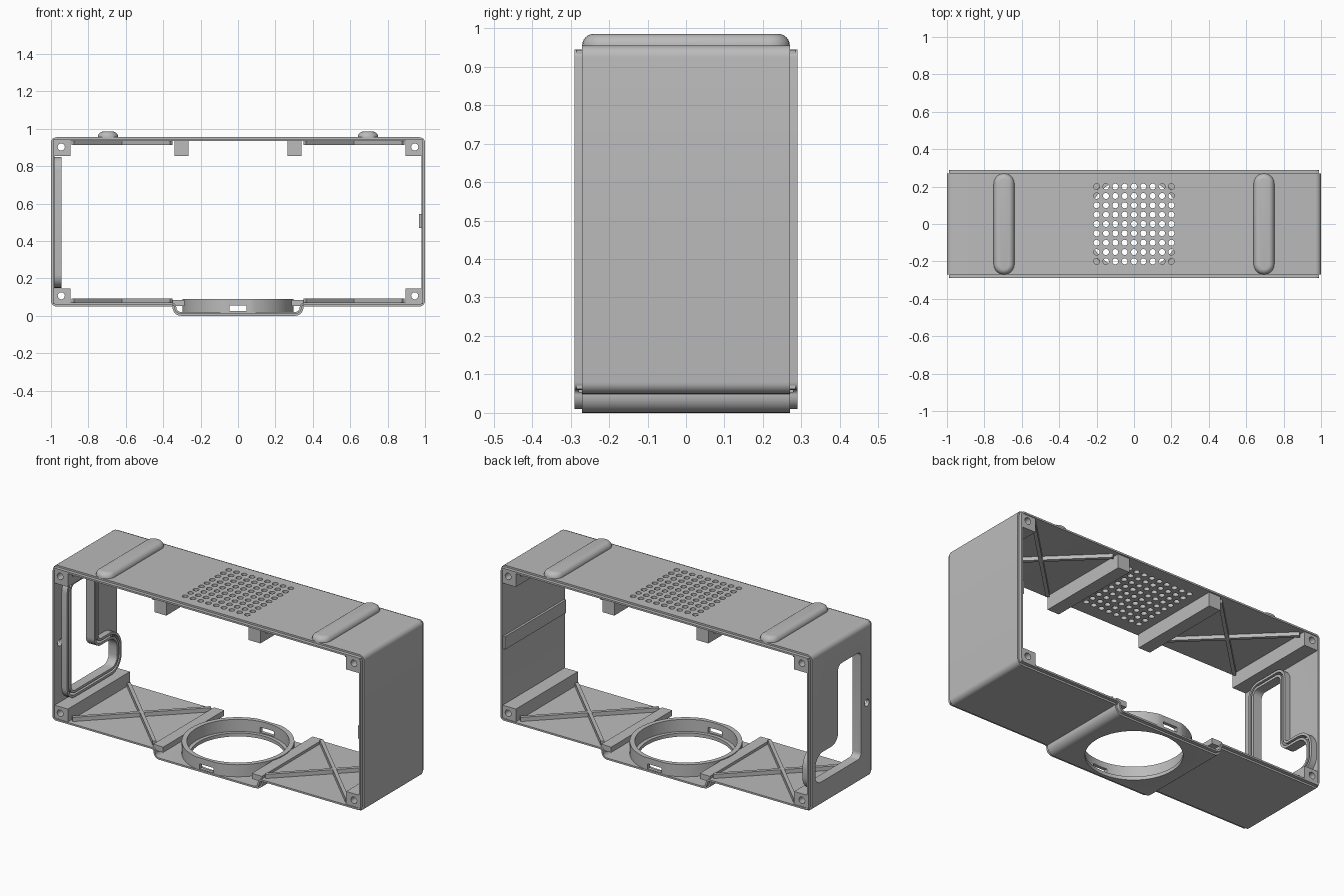
import bpy, bmesh, math
from mathutils import Vector, Matrix

cube = bpy.data.objects.get("Cube")
if cube:
    bpy.data.objects.remove(cube, do_unlink=True)

grey = bpy.data.materials.new("grey plastic")
grey.use_nodes = True
colour = (0.5, 0.5, 0.5, 1)
grey.diffuse_color = colour
grey.node_tree.nodes["Principled BSDF"].inputs["Base Color"].default_value = colour


def finish(name, bm):
    bmesh.ops.recalc_face_normals(bm, faces=bm.faces)
    mesh = bpy.data.meshes.new(name)
    bm.to_mesh(mesh)
    bm.free()
    mesh.materials.append(grey)
    obj = bpy.data.objects.new(name, mesh)
    bpy.context.collection.objects.link(obj)
    return obj


def outline(corners, radii, d=0.0, steps=6):
    """Right-angled counter-clockwise outline, offset outward by d, with rounded corners."""
    pts = []
    n = len(corners)
    for i, r in enumerate(radii):
        p = Vector(corners[i])
        a = (p - Vector(corners[i - 1])).normalized()
        b = (Vector(corners[(i + 1) % n]) - p).normalized()
        p = p + d * (Vector((a.y, -a.x)) + Vector((b.y, -b.x)))
        convex = a.x * b.y - a.y * b.x > 0
        r = max(r + d if convex else r - d, 0.002)
        centre = p - a * r + b * r
        for k in range(steps + 1):
            t = k / steps * math.pi / 2
            pts.append(centre - b * r * math.cos(t) + a * r * math.sin(t))
    return pts


def circle(r, n=64, cx=0, cy=0):
    return [(cx + r * math.cos(math.tau * i / n), cy + r * math.sin(math.tau * i / n)) for i in range(n)]


def place(axis, p, h):
    return {"x": (h, p[0], p[1]), "y": (p[0], h, p[1]), "z": (p[0], p[1], h)}[axis]


def loft(bm, axis, loops, closed=False):
    """Skin (outline, height) loops along an axis; closed makes a hollow ring."""
    rows = [[bm.verts.new(place(axis, p, h)) for p in pts] for pts, h in loops]
    n = len(rows[0])
    for i in range(len(rows) if closed else len(rows) - 1):
        a, b = rows[i], rows[(i + 1) % len(rows)]
        for j in range(n):
            k = (j + 1) % n
            bm.faces.new((a[j], a[k], b[k], b[j]))
    if not closed:
        bm.faces.new(rows[0])
        bm.faces.new(rows[-1])


def ring(bm, axis, outer, inner, h0, h1):
    loft(bm, axis, [(outer, h0), (outer, h1), (inner, h1), (inner, h0)], True)


def box(bm, x0, x1, y0, y1, z0, z1):
    centre = Vector((x0 + x1, y0 + y1, z0 + z1)) / 2
    m = Matrix.Translation(centre) @ Matrix.Diagonal((x1 - x0, y1 - y0, z1 - z0, 1))
    bmesh.ops.create_cube(bm, size=1, matrix=m)


def boolean(obj, bm, operation="DIFFERENCE"):
    cutter = finish("cutter", bm)
    cutter.hide_render = True
    mod = obj.modifiers.new("cut", "BOOLEAN")
    mod.operation, mod.solver, mod.object = operation, "EXACT", cutter
    graph = bpy.context.evaluated_depsgraph_get()
    mesh = bpy.data.meshes.new_from_object(obj.evaluated_get(graph))
    obj.modifiers.clear()
    obj.data = mesh
    bpy.data.objects.remove(cutter, do_unlink=True)


# Shell profile with a dropped tray in the middle of the floor
body = [(-1, 0.05), (-0.35, 0.05), (-0.35, 0), (0.35, 0), (0.35, 0.05), (1, 0.05), (1, 0.955), (-1, 0.955)]
body_r = [0.03, 0.003, 0.045, 0.045, 0.003, 0.03, 0.03, 0.03]
# Side window: tall slot with a foot towards the back
window = [(-0.18, 0.19), (0.24, 0.19), (0.24, 0.36), (0.03, 0.36), (0.03, 0.81), (-0.18, 0.81)]
window_r = [0.03, 0.05, 0.07, 0.06, 0.03, 0.03]

inner = outline(body, body_r, -0.02)
bm = bmesh.new()
ring(bm, "y", outline(body, body_r), inner, -0.27, 0.27)
shell = finish("shell", bm)

# Vent grid, floor opening, side window and side screw hole
bm = bmesh.new()
for i in range(-4, 5):
    for j in range(-4, 5):
        c = circle(0.016, 16, i * 0.05, j * 0.05)
        loft(bm, "z", [(c, 0.9), (c, 1.0)])
c = circle(0.25)
loft(bm, "z", [(c, -0.05), (c, 0.04)])
w = outline(window, window_r)
loft(bm, "x", [(w, -1.05), (w, -0.93)])
c = circle(0.02, 20, -0.235, 0.49)
loft(bm, "x", [(c, -1.05), (c, -0.93)])
boolean(shell, bm)
parts = [shell]

# Recessed joint lips on the front and back rims
lip = outline(body, body_r, -0.01)
for name, y0, y1 in (("front_lip", -0.29, -0.268), ("back_lip", 0.268, 0.29)):
    bm = bmesh.new()
    ring(bm, "y", lip, inner, y0, y1)
    parts.append(finish(name, bm))

# Double sealing ridge around the window
bm = bmesh.new()
for d0, d1 in ((0, 0.014), (0.026, 0.04)):
    ring(bm, "x", outline(window, window_r, d1), outline(window, window_r, d0), -0.985, -0.945)
parts.append(finish("window_ridges", bm))

# Corner screw beams with through holes
bm = bmesh.new()
holes = bmesh.new()
for s in (-1, 1):
    for z0, z1, zc in ((0.062, 0.145, 0.107), (0.855, 0.943, 0.903)):
        x0, x1 = sorted((s * 0.895, s * 0.988))
        box(bm, x0, x1, -0.285, 0.285, z0, z1)
        c = circle(0.019, 20, s * 0.945, zc)
        loft(holes, "y", [(c, -0.4), (c, 0.4)])
beams = finish("corner_beams", bm)
boolean(beams, holes)
parts.append(beams)

# Ceiling beams, tray rails, wall strip
bm = bmesh.new()
for s in (-1, 1):
    x0, x1 = sorted((s * 0.265, s * 0.34))
    box(bm, x0, x1, -0.28, 0.28, 0.855, 0.943)
parts.append(finish("ceiling_beams", bm))
bm = bmesh.new()
for s in (-1, 1):
    x0, x1 = sorted((s * 0.285, s * 0.35))
    box(bm, x0, x1, -0.28, 0.28, 0.053, 0.085)
parts.append(finish("tray_rails", bm))
bm = bmesh.new()
box(bm, 0.967, 0.99, -0.28, 0.28, 0.47, 0.545)
parts.append(finish("wall_strip", bm))

# Crossed stiffening ribs on floor and ceiling panels
bm = bmesh.new()
angle = math.atan2(0.52, 0.53)
for s in (-1, 1):
    for z in (0.079, 0.929):
        for turn in (-angle, angle):
            m = (Matrix.Translation((s * 0.62, 0, z)) @ Matrix.Rotation(turn, 4, "Z")
                 @ Matrix.Diagonal((0.74, 0.02, 0.03, 1)))
            bmesh.ops.create_cube(bm, size=1, matrix=m)
parts.append(finish("cross_ribs", bm))

# Round collar in the tray, trimmed flush with the rims and slotted
bm = bmesh.new()
ring(bm, "z", circle(0.297), circle(0.27), 0.015, 0.09)
collar = finish("collar", bm)
bm = bmesh.new()
box(bm, -0.5, 0.5, -0.288, 0.288, 0, 0.2)
boolean(collar, bm, "INTERSECT")
bm = bmesh.new()
box(bm, -0.045, 0.045, -0.5, 0.5, 0.026, 0.055)
boolean(collar, bm)
parts.append(collar)

# Rounded pads on top
for name, s in (("left_pad", 1), ("right_pad", -1)):
    x = s * 0.695
    plan = [(x - 0.055, -0.27), (x + 0.055, -0.27), (x + 0.055, 0.27), (x - 0.055, 0.27)]
    loops = [(outline(plan, [0.054] * 4), 0.945)]
    for k in range(7):
        t = k / 6 * math.pi / 2
        loops.append((outline(plan, [0.054] * 4, 0.03 * (math.cos(t) - 1)), 0.955 + 0.03 * math.sin(t)))
    bm = bmesh.new()
    loft(bm, "z", loops)
    parts.append(finish(name, bm))

# Smooth rounded areas, keep hard edges
bpy.ops.object.select_all(action="DESELECT")
for obj in parts:
    obj.select_set(True)
bpy.context.view_layer.objects.active = shell
bpy.ops.object.shade_smooth_by_angle(angle=math.radians(30))
